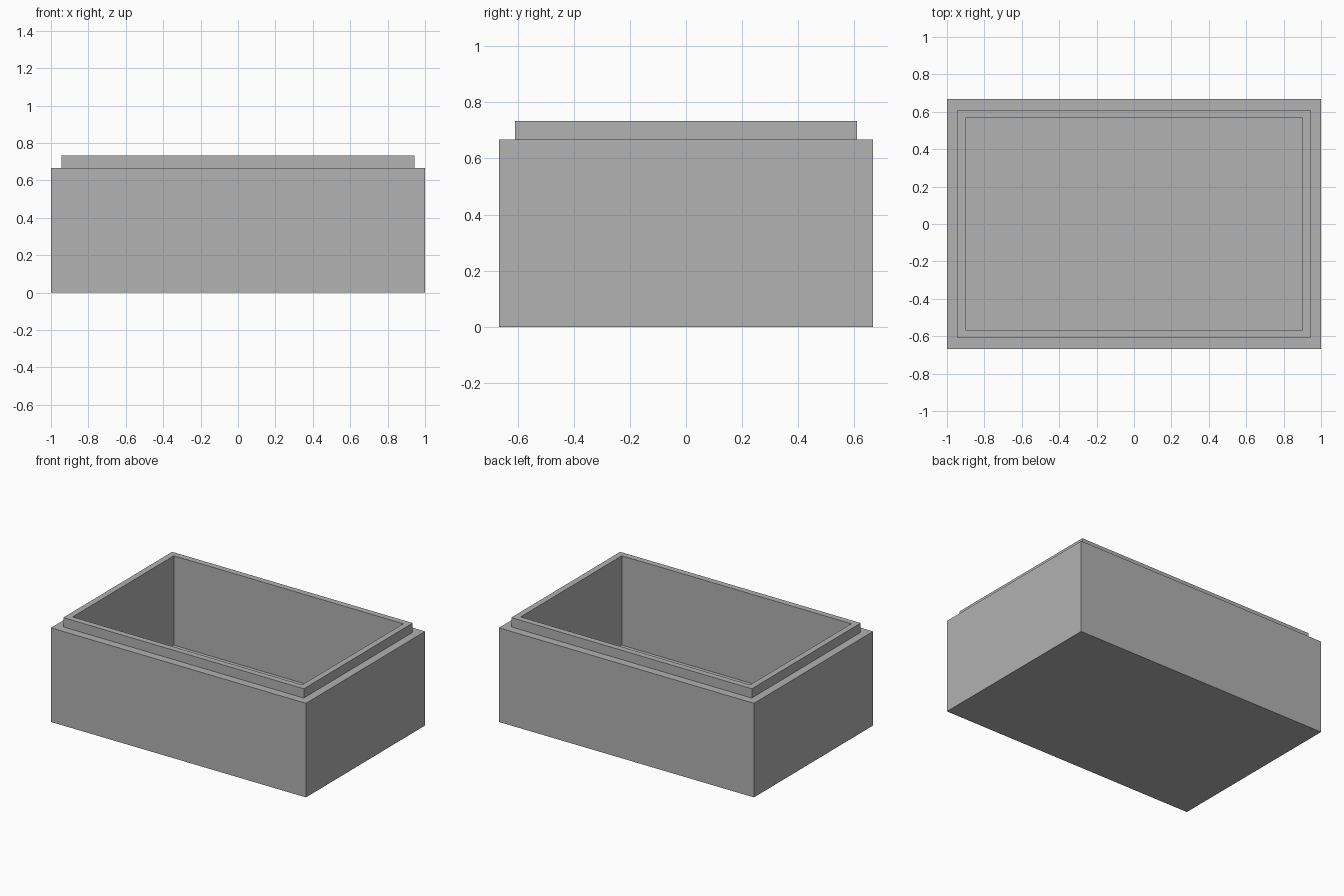
import bpy
import bmesh

if "Cube" in bpy.data.objects:
    bpy.data.objects.remove(bpy.data.objects["Cube"])

grey = bpy.data.materials.new("plain grey")
grey.diffuse_color = (0.445, 0.445, 0.445, 1)
grey.use_nodes = True
grey.node_tree.nodes["Principled BSDF"].inputs["Base Color"].default_value = grey.diffuse_color

# Half-width, half-depth and height of each rectangular loop,
# running from the base, up the outside, over the lip and down to the floor
LOOPS = [
    (1.0, 0.667, 0.0),      # base edge
    (1.0, 0.667, 0.667),    # shoulder outer edge
    (0.943, 0.61, 0.667),   # foot of the lip
    (0.943, 0.61, 0.733),   # lip outer edge
    (0.9, 0.567, 0.733),    # lip inner edge
    (0.9, 0.567, 0.1),      # cavity floor edge
]

bm = bmesh.new()
rings = [[bm.verts.new((sx * w, sy * d, z))
          for sx, sy in ((-1, -1), (1, -1), (1, 1), (-1, 1))]
         for w, d, z in LOOPS]

# Walls, shoulder and lip
for low, high in zip(rings, rings[1:]):
    for i in range(4):
        j = (i + 1) % 4
        bm.faces.new((low[i], low[j], high[j], high[i]))

# Underside and cavity floor
bm.faces.new(rings[0][::-1])
bm.faces.new(rings[-1])
bmesh.ops.recalc_face_normals(bm, faces=bm.faces)

mesh = bpy.data.meshes.new("box_base")
bm.to_mesh(mesh)
bm.free()
mesh.materials.append(grey)
box = bpy.data.objects.new("box_base", mesh)
bpy.context.collection.objects.link(box)
